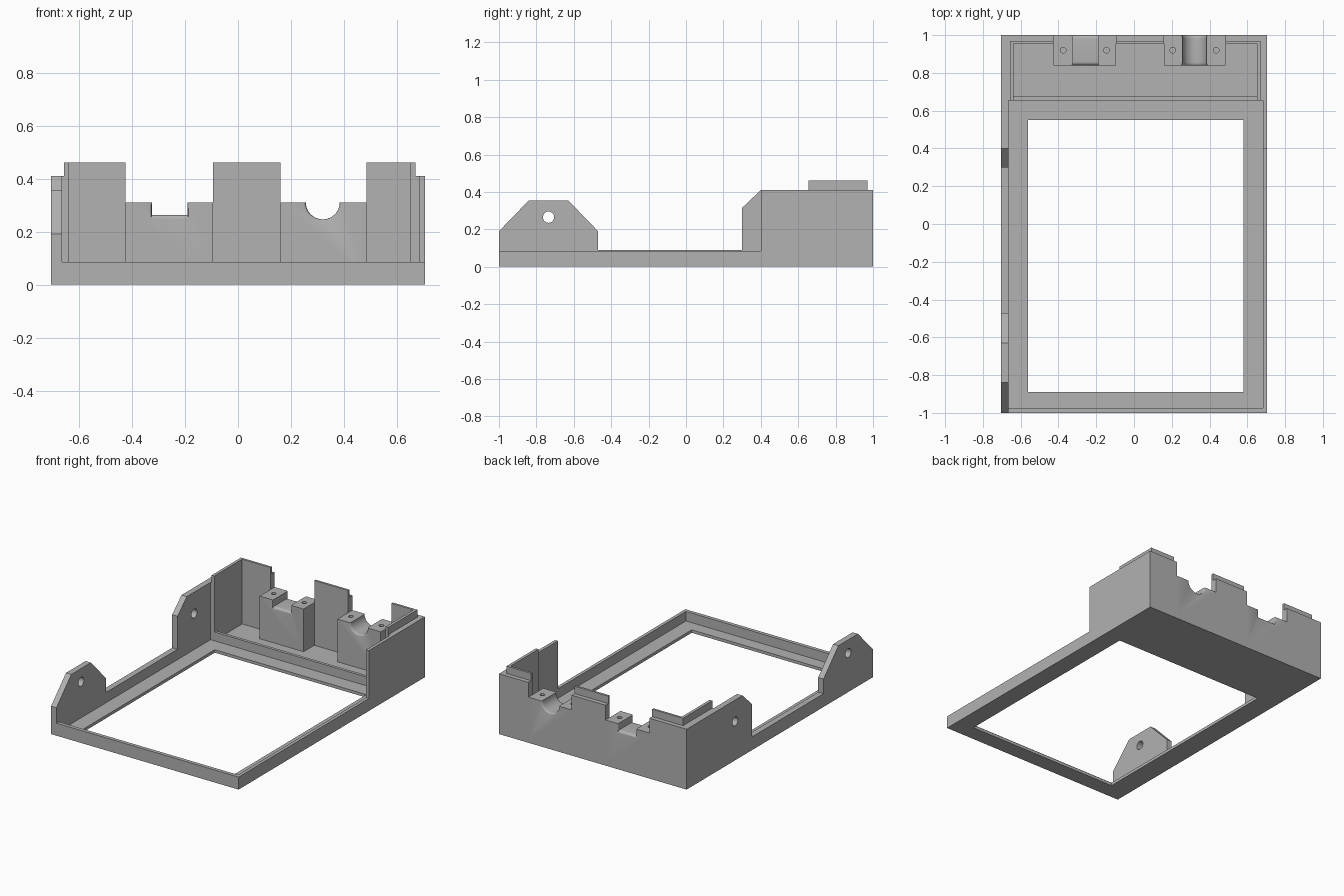
import bpy, bmesh, math
from mathutils import Matrix

cube = bpy.data.objects.get("Cube")
if cube:
    bpy.data.objects.remove(cube, do_unlink=True)

grey = bpy.data.materials.new("plain grey")
grey.use_nodes = True
colour = (0.445, 0.445, 0.445, 1)
grey.diffuse_color = colour
grey.node_tree.nodes["Principled BSDF"].inputs["Base Color"].default_value = colour


def finish(name, bm):
    bmesh.ops.recalc_face_normals(bm, faces=bm.faces)
    mesh = bpy.data.meshes.new(name)
    bm.to_mesh(mesh)
    bm.free()
    mesh.materials.append(grey)
    ob = bpy.data.objects.new(name, mesh)
    bpy.context.collection.objects.link(ob)
    return ob


def loft(name, rings):
    """Skin a list of equal-length closed rings and cap both ends."""
    bm = bmesh.new()
    rows = [[bm.verts.new(p) for p in ring] for ring in rings]
    n = len(rows[0])
    for a, b in zip(rows, rows[1:]):
        for i in range(n):
            j = (i + 1) % n
            bm.faces.new((a[i], a[j], b[j], b[i]))
    bm.faces.new(rows[0])
    bm.faces.new(rows[-1])
    return finish(name, bm)


def box(name, x0, x1, y0, y1, z0, z1):
    ring = [(x0, y0), (x1, y0), (x1, y1), (x0, y1)]
    return loft(name, [[(x, y, z) for x, y in ring] for z in (z0, z1)])


def drill(ob, centre, radius, depth, axis):
    """Cut a round hole through a part, then discard the cutter."""
    bm = bmesh.new()
    bmesh.ops.create_cone(bm, cap_ends=True, segments=32, radius1=radius,
                          radius2=radius, depth=depth)
    turn = Matrix.Rotation(math.pi / 2, 4, "Y") if axis == "x" else Matrix()
    bm.transform(Matrix.Translation(centre) @ turn)
    cutter = finish("hole_cutter", bm)
    cutter.hide_render = True
    mod = ob.modifiers.new("hole", "BOOLEAN")
    mod.operation = "DIFFERENCE"
    mod.solver = "EXACT"
    mod.object = cutter
    bpy.context.view_layer.objects.active = ob
    bpy.ops.object.modifier_apply(modifier=mod.name)
    bpy.data.objects.remove(cutter, do_unlink=True)


def smooth(ob):
    bpy.ops.object.select_all(action="DESELECT")
    ob.select_set(True)
    bpy.context.view_layer.objects.active = ob
    bpy.ops.object.shade_smooth_by_angle(angle=math.radians(35))


W, FLOOR, RIM, WALL, LIP, BLOCK = 0.705, 0.02, 0.085, 0.41, 0.46, 0.31

# Floor plate with the big window, as four strips
box("floor_front", -W, W, -1, -0.89, 0, FLOOR)
box("floor_back", -W, W, 0.55, 1, 0, FLOOR)
box("floor_right", -W, -0.56, -0.89, 0.55, 0, FLOOR)
box("floor_left", 0.58, W, -0.89, 0.55, 0, FLOOR)

# Low rim and the rib in front of the rear compartment
box("front_rim", -0.665, W, -1, -0.975, FLOOR, RIM)
box("left_rim", 0.683, W, -0.975, 0.4, FLOOR, RIM)
box("compartment_rib", -0.665, 0.683, 0.655, 0.675, FLOOR, 0.08)

# Right side wall with two chamfered, drilled ears
side = [(-1, FLOOR), (1, FLOOR), (1, WALL), (0.4, WALL), (0.3, 0.315), (0.3, 0.09),
        (-0.47, 0.09), (-0.47, 0.19), (-0.63, 0.355), (-0.84, 0.355), (-1, 0.19)]
right_wall = loft("right_wall", [[(x, y, z) for y, z in side] for x in (-W, -0.665)])
for y in (-0.735, 0.48):
    drill(right_wall, (-0.685, y, 0.265), 0.03, 0.2, "x")
smooth(right_wall)

# Left side wall, thicker beside the compartment
box("left_wall", 0.683, W, 0.4, 1, FLOOR, WALL)
box("left_wall_inner", 0.67, 0.683, 0.655, 0.97, FLOOR, WALL)
box("right_wall_inner", -0.665, -0.657, 0.655, 0.97, FLOOR, WALL)

# Raised inner lips along the sides
box("right_lip", -0.657, -0.637, 0.655, 0.955, FLOOR, LIP)
box("left_lip", 0.65, 0.67, 0.655, 0.955, FLOOR, LIP)

# Back wall panels between the clamp blocks, each with its lip
for name, x0, x1, lip0, lip1 in (("right", -0.665, -0.425, -0.657, -0.425),
                                 ("middle", -0.095, 0.16, -0.095, 0.16),
                                 ("left", 0.485, 0.683, 0.485, 0.67)):
    box("back_wall_" + name, x0, x1, 0.97, 1, FLOOR, WALL)
    box("back_lip_" + name, lip0, lip1, 0.955, 0.97, FLOOR, LIP)


# Clamp blocks: a channel runs front to back and flares at both mouths
def slot(flare):
    x0, x1, z = -0.325 - flare * 0.3, -0.19 + flare * 0.3, 0.263 - flare
    return [(x0, BLOCK), (x0, z), (x1, z), (x1, BLOCK)]


def cradle(flare):
    r = 0.064 + flare * 0.4
    arc = [math.pi * (1 + i / 24) for i in range(25)]
    return [(0.32 + r * math.cos(a), BLOCK + r * math.sin(a)) for a in arc]


def clamp_block(name, x0, x1, channel, screws):
    r, steps = 0.018, 6
    mouth = [(r * (1 - math.cos(t)), r * (1 - math.sin(t)))
             for t in (math.pi / 2 * i / steps for i in range(steps + 1))]
    sections = [(0.84 + d, f) for d, f in mouth]
    sections += [(1 - d, f) for d, f in reversed(mouth)]
    rings = []
    for y, flare in sections:
        ring = [(x0, FLOOR), (x0, BLOCK)] + channel(flare) + [(x1, BLOCK), (x1, FLOOR)]
        rings.append([(x, y, z) for x, z in ring])
    ob = loft(name, rings)
    for x in screws:
        drill(ob, (x, 0.92, BLOCK), 0.015, 0.3, "z")
    smooth(ob)


clamp_block("slot_clamp_block", -0.425, -0.095, slot, (-0.375, -0.145))
clamp_block("round_clamp_block", 0.16, 0.485, cradle, (0.205, 0.435))
